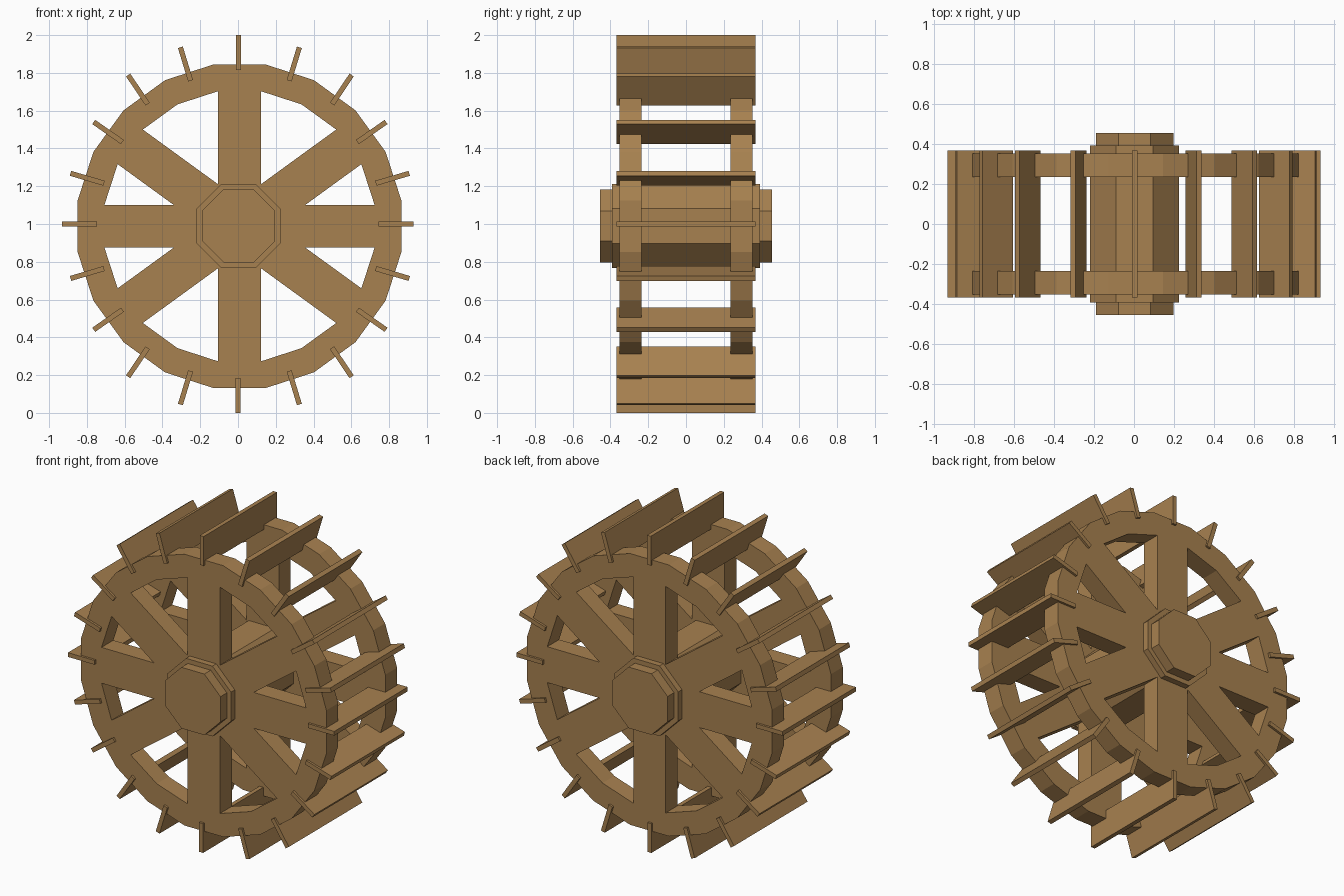
import bpy, bmesh
from math import sin, cos, radians
from mathutils import Matrix, Vector

if "Cube" in bpy.data.objects:
    bpy.data.objects.remove(bpy.data.objects["Cube"])

wood = bpy.data.materials.new("wood")
wood.diffuse_color = (0.39, 0.22, 0.08, 1)
wood.use_nodes = True
wood.node_tree.nodes["Principled BSDF"].inputs["Base Color"].default_value = wood.diffuse_color
CX, CZ = 0.008, 0.988          # axle position


def add_object(name, bm):
    bmesh.ops.recalc_face_normals(bm, faces=bm.faces)
    mesh = bpy.data.meshes.new(name)
    bm.to_mesh(mesh)
    bm.free()
    mesh.materials.append(wood)
    obj = bpy.data.objects.new(name, mesh)
    bpy.context.collection.objects.link(obj)
    return obj


def wheel(name, y0, y1):
    """20-sided rim with eight flush spokes, extruded from y0 to y1."""
    bm = bmesh.new()

    def vert(r, deg):
        a = radians(deg)
        return bm.verts.new((CX + r * cos(a), y0, CZ + r * sin(a)))

    r_out, r_in = 0.868, 0.724
    half = r_in * sin(radians(9))                  # half spoke width
    outer = [vert(r_out, 18 * k - 9) for k in range(20)]
    inner = [vert(r_in, 18 * k - 9) for k in range(20)]
    for k in range(20):
        n = (k + 1) % 20
        bm.faces.new((outer[k], outer[n], inner[n], inner[k]))
    # spokes meet at the inner corner of each window
    spokes = [0, 2, 5, 8, 10, 12, 15, 18]
    corners = []
    for i, k in enumerate(spokes):
        gap = ((spokes[(i + 1) % 8] - k) % 20) * 18
        corners.append(vert(half / sin(radians(gap / 2)), k * 18 + gap / 2))
    center = vert(0, 0)
    for i, k in enumerate(spokes):
        bm.faces.new((inner[k], inner[(k + 1) % 20], corners[i], center, corners[i - 1]))
    ext = bmesh.ops.extrude_face_region(bm, geom=bm.faces[:], use_keep_orig=True)
    moved = [g for g in ext["geom"] if isinstance(g, bmesh.types.BMVert)]
    bmesh.ops.translate(bm, verts=moved, vec=(0, y1 - y0, 0))
    return add_object(name, bm)


def octagon(name, apothem, half_len):
    bm = bmesh.new()
    r = apothem / cos(radians(22.5))
    rot = Matrix.Rotation(radians(90), 4, 'X') @ Matrix.Rotation(radians(22.5), 4, 'Z')
    bmesh.ops.create_cone(bm, cap_ends=True, segments=8, radius1=r, radius2=r,
                          depth=2 * half_len,
                          matrix=Matrix.Translation((0.003, 0, 0.99)) @ rot)
    bm.normal_update()
    return add_object(name, bm)


def paddle(name, x, z, deg, length=0.185):
    bm = bmesh.new()
    m = (Matrix.Translation((x, 0, z)) @ Matrix.Rotation(radians(-deg), 4, 'Y')
         @ Matrix.Diagonal((length, 0.734, 0.027, 1)))
    bmesh.ops.create_cube(bm, size=1, matrix=m)
    return add_object(name, bm)


# side wheels
wheel("front_wheel", -0.353, -0.235)
wheel("back_wheel", 0.235, 0.353)

# axle barrel and narrower end caps
octagon("axle_barrel", 0.222, 0.391)
octagon("axle_core", 0.193, 0.455)

# paddles on the axes
paddle("paddle_top", 0.003, 1.908, 90)
paddle("paddle_bottom", -0.001, 0.0925, 90)
paddle("paddle_right", 0.8375, 1.0, 0)
paddle("paddle_left", -0.8395, 1.0, 0)

# paddles between, mirrored into four quadrants
quarter = [(0.288, 0.857, 73), (0.540, 0.722, 56), (0.698, 0.497, 35), (0.808, 0.252, 16.5)]
for sx in (1, -1):
    for sz in (1, -1):
        for i, (x, z, deg) in enumerate(quarter):
            side = ("right" if sx > 0 else "left") + ("_upper" if sz > 0 else "_lower")
            paddle(f"paddle_{side}_{i + 1}", 0.01 + sx * x, 0.99 + sz * z, sx * sz * deg)
